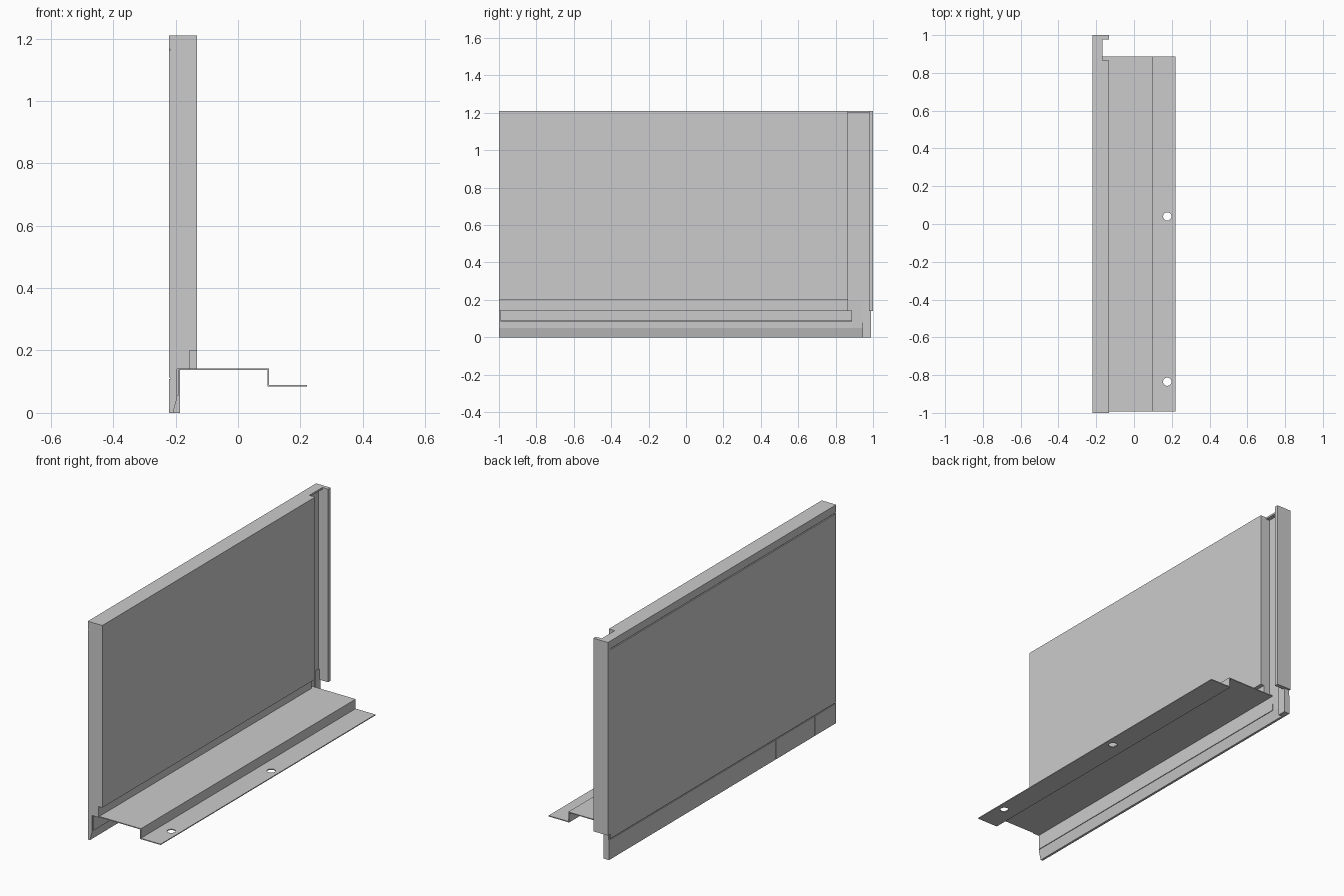
import bpy, bmesh
from mathutils import Matrix

if "Cube" in bpy.data.objects:
    bpy.data.objects.remove(bpy.data.objects["Cube"])


def add_object(name, bm):
    bmesh.ops.recalc_face_normals(bm, faces=bm.faces[:])
    mesh = bpy.data.meshes.new(name)
    bm.to_mesh(mesh)
    bm.free()
    obj = bpy.data.objects.new(name, mesh)
    bpy.context.collection.objects.link(obj)
    return obj


def extrude_profile(name, points, y0, y1):
    """Sweep an x-z outline along y."""
    bm = bmesh.new()
    face = bm.faces.new([bm.verts.new((x, y0, z)) for x, z in points])
    new = bmesh.ops.extrude_face_region(bm, geom=[face])["geom"]
    verts = [g for g in new if isinstance(g, bmesh.types.BMVert)]
    bmesh.ops.translate(bm, verts=verts, vec=(0, y1 - y0, 0))
    return add_object(name, bm)


def box(name, x0, x1, y0, y1, z0, z1):
    return extrude_profile(name, [(x0, z0), (x1, z0), (x1, z1), (x0, z1)], y0, y1)


BACK, FRONT, TOP = -0.221, -0.132, 1.21
INNER = -0.217          # bottom of the shallow grooves in the back face

# Back face outline, with one groove near the top and a rebate at the foot
back_line = [(BACK, TOP), (BACK, 1.167), (INNER, 1.165), (INNER, 1.163),
             (BACK, 1.161), (BACK, 0.114), (INNER, 0.112), (INNER, 0.0)]

# Main panel with stepped underside and tapered foot
extrude_profile("panel", back_line + [
    (-0.208, 0.0), (-0.195, 0.05), (-0.195, 0.14), (-0.155, 0.14),
    (-0.155, 0.2), (FRONT, 0.2), (FRONT, TOP)], -1.0, 0.865)

# Thinner edge of the panel beside the channel, with overhanging cap
extrude_profile("panel_edge", back_line + [
    (-0.208, 0.0), (-0.195, 0.05), (-0.19, 0.2), (-0.19, 1.2),
    (-0.168, 1.2), (-0.168, TOP)], 0.865, 0.978)

# Full-height edge lip and the corner block under it
box("edge_lip", BACK, FRONT, 0.978, 1.0, 0.14, TOP)
box("corner_block", INNER, -0.186, 0.945, 0.99, 0.0, 0.2)

# Skirt strips along the foot of the back face
cuts = [-1.0, -0.81, -0.47, 0.99]
for i, (a, b) in enumerate(zip(cuts, cuts[1:])):
    box(f"skirt_{i + 1}", BACK, INNER, a, b - (0.003 if i < 2 else 0), 0.0, 0.109)

# Folded sheet bracket
T = 0.005
bracket = extrude_profile("bracket", [
    (-0.196, 0.055), (-0.196, 0.143), (0.1, 0.143), (0.1, 0.09), (0.221, 0.09),
    (0.221, 0.09 - T), (0.1 - T, 0.09 - T), (0.1 - T, 0.143 - T),
    (-0.196 + T, 0.143 - T), (-0.196 + T, 0.055)], -0.993, 0.888)

# Screw holes in the bracket foot
bm = bmesh.new()
for y in (-0.835, 0.04):
    bmesh.ops.create_cone(bm, cap_ends=True, segments=32, radius1=0.022, radius2=0.022,
                          depth=0.05, matrix=Matrix.Translation((0.176, y, 0.0875)))
cutter = add_object("hole_cutter", bm)
cutter.hide_render = True
cutter.hide_viewport = True
mod = bracket.modifiers.new("holes", "BOOLEAN")
mod.operation = "DIFFERENCE"
mod.solver = "EXACT"
mod.object = cutter
